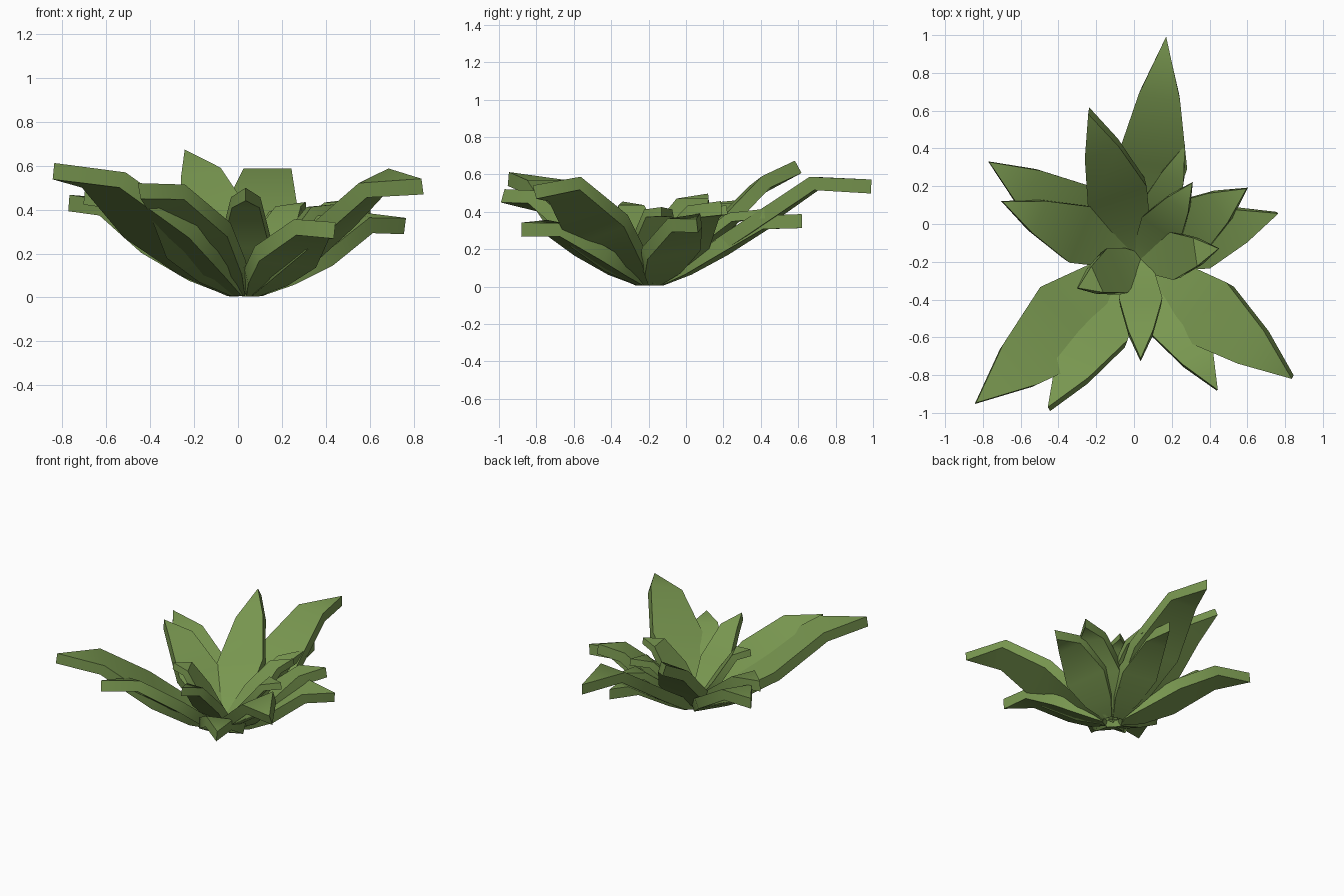
import bpy, bmesh
from mathutils import Vector

if "Cube" in bpy.data.objects:
    bpy.data.objects.remove(bpy.data.objects["Cube"])

mat = bpy.data.materials.new("leaf_green")
mat.diffuse_color = (0.19, 0.31, 0.08, 1)
mat.use_nodes = True
mat.node_tree.nodes["Principled BSDF"].inputs["Base Color"].default_value = mat.diffuse_color

CROWN = Vector((0.035, -0.19))
STATIONS = (0.0, 0.18, 0.42, 0.73, 1.0)      # along the leaf
WIDTHS = (0.22, 0.68, 1.0, 0.58, 0.0)        # share of half width
RISE = (0.0, 0.19, 0.53, 1.0)                # share of knee height


def leaf(name, x, y, z, half, knee, roll=0.0, thick=0.075, gap=0.05):
    """Bent slab leaf: tip (x, y, z), knee height ratio, roll lifts the left edge."""
    out = (Vector((x, y)) - CROWN).normalized()
    start = CROWN + out * gap
    side = Vector((-out.y, out.x, 0))
    heights = [0.04 + (z * knee - 0.04) * r for r in RISE] + [z]
    mids = []
    for t, h in zip(STATIONS, heights):
        p = start.lerp(Vector((x, y)), t)
        mids.append(Vector((p.x, p.y, h)))
    bm = bmesh.new()
    rings = []
    for i, p in enumerate(mids):
        a, b = mids[max(i - 1, 0)], mids[min(i + 1, 4)]
        lift = roll * min(1, i / 2)
        across = (side + Vector((0, 0, lift))).normalized()
        n = (b - a).cross(across).normalized() * thick / 2
        w = across * half * WIDTHS[i]
        v = w * 0.94
        pts = (p + w + n, p - w + n, p - v - n, p + v - n) if i < 4 else (p + n, p - n)
        rings.append([bm.verts.new(q) for q in pts])
    bm.faces.new(rings[0])
    for r, s in zip(rings[:3], rings[1:4]):
        for k in range(4):
            j = (k + 1) % 4
            bm.faces.new((r[k], r[j], s[j], s[k]))
    # pointed end with an upright edge
    a, b, c, d = rings[3]
    t, u = rings[4]
    for f in ((a, b, t), (b, c, u, t), (c, d, u), (d, a, t, u)):
        bm.faces.new(f)
    bmesh.ops.recalc_face_normals(bm, faces=bm.faces)
    me = bpy.data.meshes.new(name)
    bm.to_mesh(me)
    bm.free()
    me.materials.append(mat)
    ob = bpy.data.objects.new(name, me)
    bpy.context.collection.objects.link(ob)
    # soft bends, crisp rims
    bpy.ops.object.select_all(action='DESELECT')
    ob.select_set(True)
    bpy.context.view_layer.objects.active = ob
    bpy.ops.object.shade_smooth_by_angle(angle=0.75)


# outer long leaves
leaf("back_leaf", 0.17, 0.99, 0.535, 0.19, 1.03)
leaf("back_left_leaf", -0.24, 0.60, 0.64, 0.17, 0.84, -0.25)
leaf("left_low_leaf", -0.77, 0.33, 0.43, 0.19, 0.95)
leaf("left_leaf", -0.70, 0.12, 0.46, 0.16, 0.95)
leaf("front_left_leaf", -0.84, -0.95, 0.575, 0.24, 0.93)
leaf("front_leaf", -0.45, -0.98, 0.485, 0.18, 0.93, 0.3)
leaf("front_low_leaf", 0.44, -0.88, 0.305, 0.16, 1.02, -0.1)
leaf("front_right_leaf", 0.84, -0.81, 0.505, 0.20, 1.03, 0.3)
leaf("right_low_leaf", 0.76, 0.06, 0.325, 0.16, 1.05, 0.15)
leaf("right_leaf", 0.60, 0.19, 0.42, 0.16, 0.95)
leaf("back_low_leaf", 0.20, 0.62, 0.35, 0.14, 0.98)

# inner short leaves
leaf("inner_front_leaf", 0.035, -0.72, 0.47, 0.115, 0.92, 0, 0.06, 0)
leaf("inner_right_leaf", 0.45, -0.13, 0.40, 0.13, 0.98, 0, 0.05, 0)
leaf("inner_back_right_leaf", 0.31, 0.22, 0.41, 0.12, 0.96, 0, 0.05, 0)
leaf("inner_back_leaf", 0.27, 0.42, 0.39, 0.11, 0.95, 0, 0.05, 0)
leaf("inner_left_leaf", -0.30, -0.34, 0.43, 0.13, 0.97, 0, 0.05, 0)
